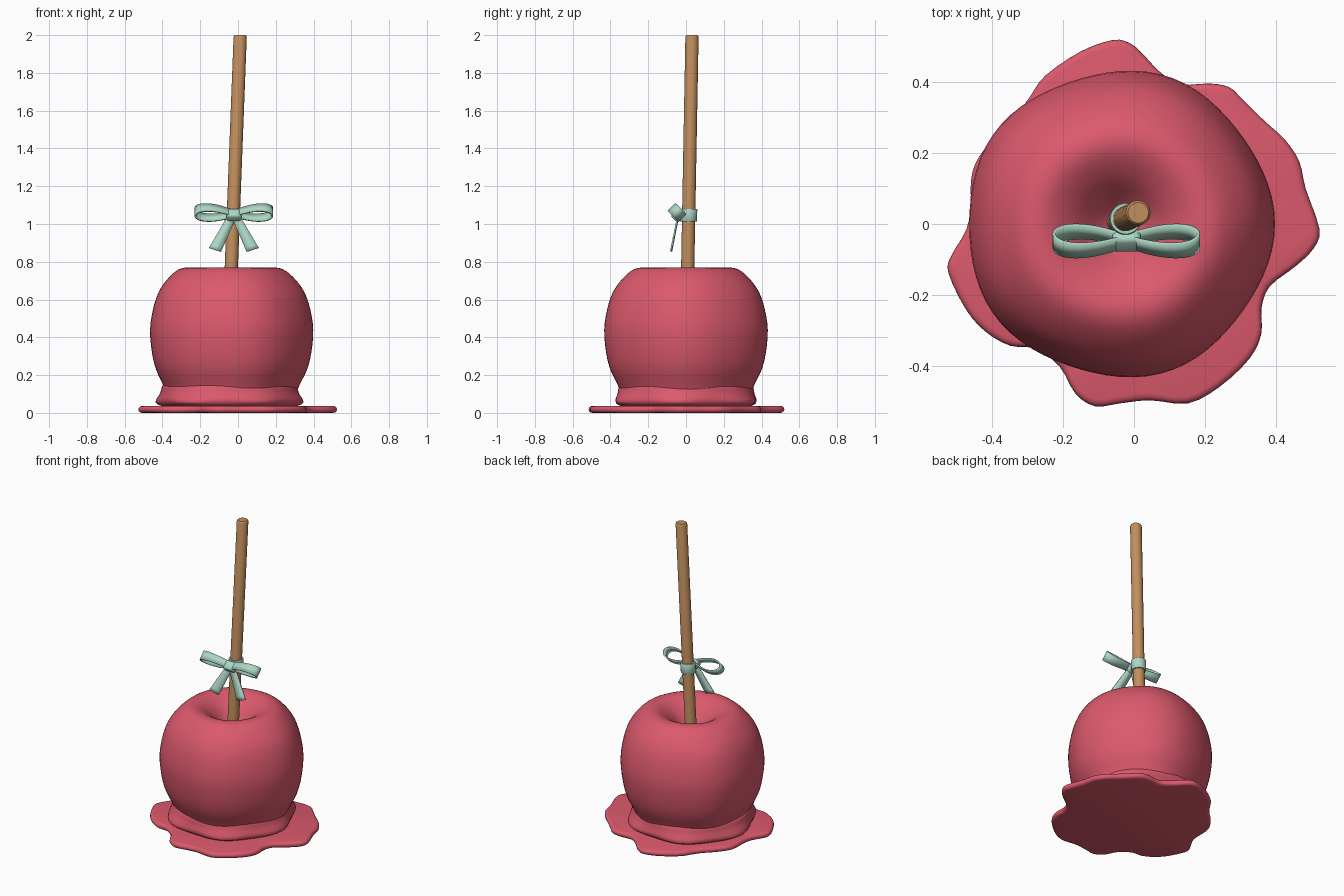
import bpy, bmesh, math
from mathutils import Vector

if "Cube" in bpy.data.objects:
    bpy.data.objects.remove(bpy.data.objects["Cube"])

TAU = 2 * math.pi


def material(name, rgb):
    m = bpy.data.materials.new(name)
    m.diffuse_color = (*rgb, 1)
    m.use_nodes = True
    m.node_tree.nodes["Principled BSDF"].inputs["Base Color"].default_value = m.diffuse_color
    return m


RED = material("candy red", (0.71, 0.10, 0.15))
WOOD = material("stick wood", (0.54, 0.275, 0.11))
MINT = material("mint ribbon", (0.42, 0.68, 0.56))


def finish(name, bm, mat, angle=50):
    bmesh.ops.recalc_face_normals(bm, faces=bm.faces)
    me = bpy.data.meshes.new(name)
    bm.to_mesh(me)
    bm.free()
    me.materials.append(mat)
    me.shade_smooth()
    me.set_sharp_from_angle(angle=math.radians(angle))
    ob = bpy.data.objects.new(name, me)
    bpy.context.collection.objects.link(ob)
    return ob


def loft(name, rings, mat, angle=50):
    """Skin closed rings of points and cap both ends."""
    bm = bmesh.new()
    vs = [[bm.verts.new(p) for p in r] for r in rings]
    n = len(vs[0])
    for a, b in zip(vs, vs[1:]):
        for i in range(n):
            j = (i + 1) % n
            bm.faces.new((a[i], a[j], b[j], b[i]))
    bm.faces.new(vs[0][::-1])
    bm.faces.new(vs[-1])
    return finish(name, bm, mat, angle)


def spline(pts, steps, closed=False):
    """Catmull-Rom curve through the points."""
    pts = [Vector(p) for p in pts]
    n = len(pts)
    get = (lambda i: pts[i % n]) if closed else (lambda i: pts[max(0, min(n - 1, i))])
    out = []
    for i in range(n if closed else n - 1):
        p0, p1, p2, p3 = (get(i + k) for k in (-1, 0, 1, 2))
        for s in range(steps):
            t = s / steps
            out.append(0.5 * (2 * p1 + (p2 - p0) * t + (2 * p0 - 5 * p1 + 4 * p2 - p3) * t * t
                              + (3 * p1 - p0 - 3 * p2 + p3) * t ** 3))
    if not closed:
        out.append(pts[-1])
    return out


# Apple body: turned profile with five faint lobes
CX = -0.04
N = 72
profile = spline([(0.30, 0.04), (0.335, 0.09), (0.362, 0.15), (0.40, 0.23), (0.422, 0.32),
                  (0.432, 0.44), (0.416, 0.55), (0.388, 0.635), (0.345, 0.70), (0.29, 0.752),
                  (0.24, 0.769), (0.19, 0.757), (0.13, 0.715), (0.08, 0.66), (0.04, 0.62),
                  (0.006, 0.605)], 3)
rings = []
for r, z in profile:
    ring = []
    for i in range(N):
        a = TAU * i / N
        rr = r * (1 + 0.015 * math.cos(5 * (a - math.radians(72))) * min(1, r / 0.4))
        ring.append((CX + rr * math.cos(a), rr * math.sin(a), z))
    rings.append(ring)
loft("apple_body", rings, RED, 80)

# Candy skirt around the foot, waviest at its lower lip
skirt = [(0.33, 0.147, 0), (0.352, 0.147, 0), (0.358, 0.138, 0.05), (0.361, 0.12, 0.2),
         (0.368, 0.098, 0.5), (0.379, 0.078, 0.9), (0.383, 0.063, 1), (0.378, 0.05, 1),
         (0.364, 0.041, 0.9), (0.34, 0.034, 0.6)]
rings = []
for r, z, k in skirt:
    ring = []
    for i in range(N):
        a = TAU * i / N
        wave = math.cos(6 * a + 0.6) + 0.4 * math.cos(4 * a + 2)
        rr = r + 0.011 * k * wave
        ring.append((CX - 0.005 + rr * math.cos(a), rr * math.sin(a), z - 0.005 * k * wave * (z > 0.06)))
    rings.append(ring)
loft("candy_skirt", rings, RED, 60)

# Puddle: irregular outline with a rounded rim
outline = [(-.06, .52), (-.01, .51), (.03, .475), (.073, .43), (.13, .395), (.214, .397), (.27, .386),
           (.307, .352), (.37, .29), (.425, .24), (.467, .177), (.485, .1), (.524, -.014),
           (.507, -.07), (.456, -.12), (.383, -.177), (.36, -.24), (.36, -.31), (.327, -.38),
           (.242, -.46), (.152, -.507), (.045, -.498), (-.04, -.507), (-.11, -.515),
           (-.166, -.479), (-.21, -.403), (-.28, -.352), (-.35, -.344), (-.42, -.304),
           (-.476, -.24), (-.524, -.14), (-.518, -.093), (-.473, -.014), (-.462, .056),
           (-.46, .127), (-.442, .183), (-.39, .25), (-.33, .31), (-.29, .366), (-.25, .42),
           (-.152, .487)]
edge = spline(outline, 3, True)
rings = []
for inset, z in [(0.02, 0), (0.009, 0.003), (0.002, 0.010), (0, 0.018), (0.002, 0.027),
                 (0.009, 0.034), (0.02, 0.037)]:
    rings.append([(*(p * (1 - inset / p.length)), z) for p in edge])
loft("candy_puddle", rings, RED, 60)

# Stick and the ribbon band wrapped round it, both on one leaning axis
AXIS = Vector((0.0385, 0.0185, 1))


def on_axis(z):
    return Vector((-0.044, 0.0, 0.55)) + AXIS * (z - 0.55) + Vector((0, 0.005, 0))


def rod(name, stations, mat, n=32):
    rings = []
    for r, z in stations:
        c = on_axis(z)
        rings.append([c + Vector((r * math.cos(TAU * i / n), r * math.sin(TAU * i / n), 0))
                      for i in range(n)])
    return loft(name, rings, mat, 40)


rod("stick", [(0.035, 0.45), (0.035, 1.99), (0.033, 1.996), (0.029, 2.0)], WOOD)
rod("ribbon_band", [(0.043, 1.012), (0.045, 1.015), (0.045, 1.077), (0.043, 1.08)], MINT)


# Bow: strips of ribbon given thickness
def strip(name, path, widths):
    bm = bmesh.new()
    rows = [(bm.verts.new(p - w), bm.verts.new(p + w)) for p, w in zip(path, widths)]
    for a, b in zip(rows, rows[1:]):
        bm.faces.new((a[0], a[1], b[1], b[0]))
    ob = finish(name, bm, MINT, 40)
    mod = ob.modifiers.new("thickness", 'SOLIDIFY')
    mod.thickness = 0.008
    mod.offset = 0
    return ob


CENTRE = Vector((-0.022, -0.048, 1.055))
ACROSS = Vector((0, 1, 1)).normalized()
UP = Vector((0, -1, 1)).normalized()
for side, word in ((-1, "left"), (1, "right")):
    # teardrop loop, its opening facing up and back
    path, widths = [], []
    for i in range(37):
        t = TAU * i / 36
        u = 0.102 * (1 - math.cos(t))
        v = 0.049 * math.sin(t) * math.sin(t / 2)
        path.append(CENTRE + Vector((side * u, 0, 0.04 * u)) + UP * v)
        widths.append(ACROSS * (0.022 + 0.04 * u))
    strip("bow_loop_" + word, path, widths)
    # hanging tail, widening to its end
    path, widths = [], []
    for i in range(9):
        t = i / 8
        path.append(Vector((-0.022 + side * (0.012 + 0.088 * t), -0.043 - 0.034 * t,
                            1.035 - 0.172 * t)))
        widths.append(Vector((0.95, 0, side * 0.3)) * (0.022 + 0.012 * t))
    strip("bow_tail_" + word, path, widths)

# Knot: rounded block tilted with the bow
bm = bmesh.new()
bmesh.ops.create_cube(bm, size=1)
bmesh.ops.scale(bm, vec=(0.08, 0.058, 0.05), verts=bm.verts)
bmesh.ops.bevel(bm, geom=bm.edges[:], offset=0.015, segments=4, profile=0.5, affect='EDGES')
knot = finish("bow_knot", bm, MINT, 60)
knot.location = (-0.021, -0.046, 1.048)
knot.rotation_euler.x = math.radians(45)
